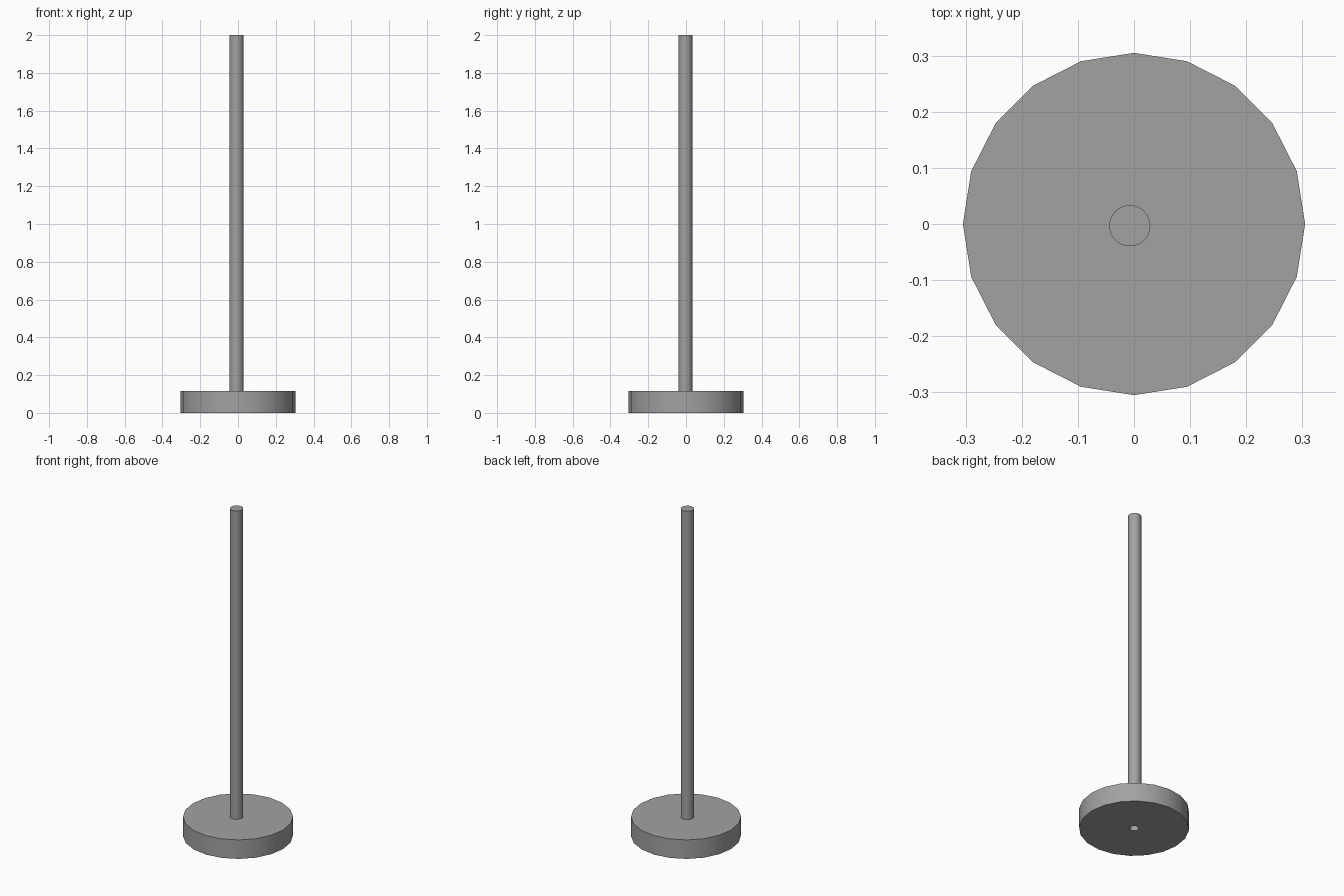
import bpy, bmesh, math

if "Cube" in bpy.data.objects:
    bpy.data.objects.remove(bpy.data.objects["Cube"])

BASE_R, BASE_H, BASE_SIDES = 0.305, 0.116, 20
HOLE_R = 0.026
POLE_R, POLE_X, POLE_Y, TOP = 0.0366, -0.0075, -0.003, 2.0

# Dark grey paint shared by both parts
grey = bpy.data.materials.new("dark_grey")
grey.diffuse_color = (0.36, 0.36, 0.36, 1)
grey.use_nodes = True
grey.node_tree.nodes["Principled BSDF"].inputs["Base Color"].default_value = grey.diffuse_color


def ring(bm, radius, z, sides):
    return [bm.verts.new((radius * math.cos(2 * math.pi * i / sides),
                          radius * math.sin(2 * math.pi * i / sides), z))
            for i in range(sides)]


def finish(obj):
    obj.data.materials.append(grey)
    bpy.ops.object.select_all(action='DESELECT')
    obj.select_set(True)
    bpy.context.view_layer.objects.active = obj
    bpy.ops.object.shade_smooth_by_angle(angle=math.radians(30))


# Weighted base: a 20-sided disc with a small hole through the middle
bm = bmesh.new()
profile = [(HOLE_R, 0), (BASE_R, 0), (BASE_R, BASE_H), (HOLE_R, BASE_H)]
loops = [ring(bm, r, z, BASE_SIDES) for r, z in profile]
for a, b in zip(loops, loops[1:] + loops[:1]):
    for i in range(BASE_SIDES):
        j = (i + 1) % BASE_SIDES
        bm.faces.new((a[i], a[j], b[j], b[i]))
bmesh.ops.recalc_face_normals(bm, faces=bm.faces)
mesh = bpy.data.meshes.new("base")
bm.to_mesh(mesh)
bm.free()
base = bpy.data.objects.new("base", mesh)
bpy.context.collection.objects.link(base)
finish(base)

# Pole: slightly off-centre, standing on the base and covering the hole
bpy.ops.mesh.primitive_cylinder_add(vertices=32, radius=POLE_R, depth=TOP - BASE_H,
                                    location=(POLE_X, POLE_Y, (TOP + BASE_H) / 2))
pole = bpy.context.object
pole.name = "pole"
finish(pole)
